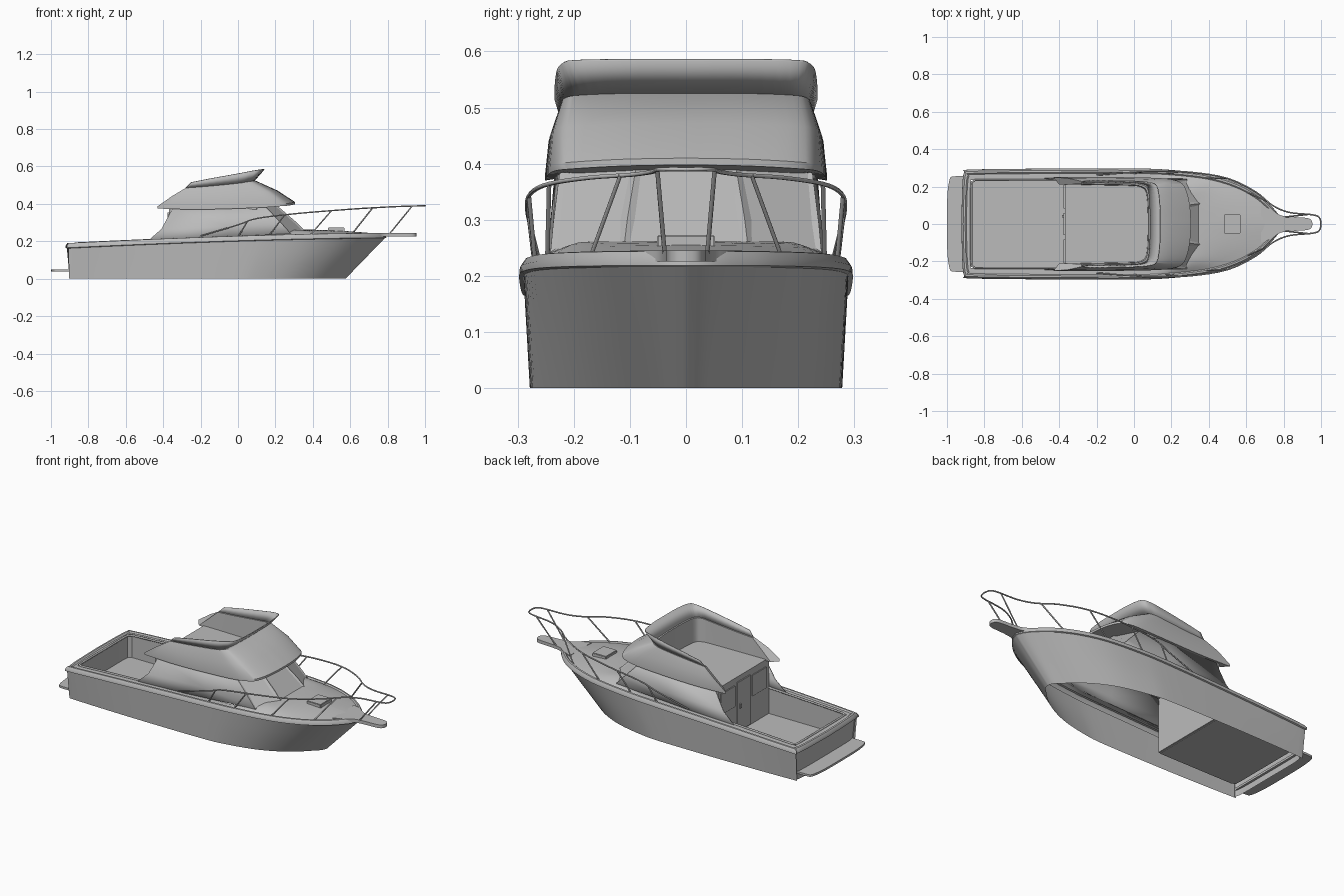
import bpy, bmesh, math
from mathutils import Vector

cube = bpy.data.objects.get("Cube")
if cube:
    bpy.data.objects.remove(cube, do_unlink=True)

grey = bpy.data.materials.new("boat grey")
grey.use_nodes = True
grey.diffuse_color = (0.5, 0.5, 0.5, 1)
grey.node_tree.nodes["Principled BSDF"].inputs["Base Color"].default_value = (0.5, 0.5, 0.5, 1)


def finish(bm, name, thick=0, angle=35):
    """Turn a bmesh into a shaded object, optionally thickened."""
    bmesh.ops.remove_doubles(bm, verts=bm.verts, dist=1e-5)
    bmesh.ops.recalc_face_normals(bm, faces=bm.faces)
    mesh = bpy.data.meshes.new(name)
    bm.to_mesh(mesh)
    bm.free()
    mesh.materials.append(grey)
    ob = bpy.data.objects.new(name, mesh)
    bpy.context.collection.objects.link(ob)
    if thick:
        mod = ob.modifiers.new("thickness", "SOLIDIFY")
        mod.thickness, mod.offset = thick, 0
    bpy.ops.object.select_all(action="DESELECT")
    ob.select_set(True)
    bpy.context.view_layer.objects.active = ob
    bpy.ops.object.shade_smooth_by_angle(angle=math.radians(angle))
    return ob


def spline(pts, n=4):
    """Catmull-Rom curve through points."""
    p = [Vector(q) for q in pts]
    out = []
    for i in range(len(p) - 1):
        a, b, c, d = p[max(i - 1, 0)], p[i], p[i + 1], p[min(i + 2, len(p) - 1)]
        for k in range(n):
            t = k / n
            out.append(0.5 * (2 * b + (c - a) * t + (2 * a - 5 * b + 4 * c - d) * t * t
                              + (3 * b - a - 3 * c + d) * t ** 3))
    return out + [p[-1]]


def both(half):
    """Mirror a half path that ends on the centreline."""
    return half + [Vector((v.x, -v.y, v.z)) for v in reversed(half[:-1])]


def loft(rows, closed=False, caps=False):
    bm = bmesh.new()
    vs = [[bm.verts.new(v) for v in r] for r in rows]
    for a, b in zip(vs, vs[1:] + ([vs[0]] if closed else [])):
        for i in range(len(a) - 1):
            bm.faces.new((a[i], a[i + 1], b[i + 1], b[i]))
    if caps:
        bm.faces.new([r[0] for r in vs])
        bm.faces.new([r[-1] for r in vs])
    return bm


def box(name, lo, hi, bevel=0):
    bm = bmesh.new()
    bmesh.ops.create_cube(bm, size=1)
    for v in bm.verts:
        v.co = Vector([(l + h) / 2 + c * (h - l) for l, h, c in zip(lo, hi, v.co)])
    if bevel:
        bmesh.ops.bevel(bm, geom=bm.edges[:], offset=bevel, segments=2, affect="EDGES")
    return finish(bm, name)


def slab(name, outline, z0, z1, edge=0.004):
    """Extruded plan outline, mirrored from its half."""
    bm = bmesh.new()
    f = bm.faces.new([bm.verts.new((v.x, v.y, z0)) for v in both(outline)])
    top = bmesh.ops.extrude_face_region(bm, geom=[f])["geom"]
    for v in top:
        if isinstance(v, bmesh.types.BMVert):
            v.co.z = z1
    return finish(bm, name)


def tube(name, pts, r=0.004):
    cu = bpy.data.curves.new(name, "CURVE")
    cu.dimensions = "3D"
    cu.bevel_depth, cu.bevel_resolution = r, 1
    cu.use_fill_caps = True
    sp = cu.splines.new("POLY")
    sp.points.add(len(pts) - 1)
    for p, v in zip(sp.points, pts):
        p.co = (*v, 1)
    cu.materials.append(grey)
    bpy.context.collection.objects.link(bpy.data.objects.new(name, cu))


def sheer(x):
    s = min(max((x + 0.93) / 1.73, 0), 1)
    return 0.19 + 0.055 * (1 - (1 - s) ** 1.6)


# Hull sides, open underneath
sheer_plan = spline([(-.915, .0, 0), (-.91, .2, 0), (-.9, .27, 0), (-.87, .283, 0), (-.5, .288, 0),
                     (0, .289, 0), (.2, .281, 0), (.4, .257, 0), (.55, .212, 0), (.66, .152, 0),
                     (.73, .09, 0), (.77, .04, 0), (.785, 0, 0)])
water_plan = spline([(-.9, 0, 0), (-.9, .2, 0), (-.89, .258, 0), (-.87, .267, 0), (-.5, .277, 0),
                     (-.05, .277, 0), (.1, .265, 0), (.26, .23, 0), (.38, .18, 0), (.47, .12, 0),
                     (.53, .065, 0), (.565, .03, 0), (.575, 0, 0)])
rows = []
for t in (0, .33, .67, 1):
    rows.append(both([Vector((*w.lerp(s, t).xy, (sheer(s.x) - 0.028) * t))
                      for w, s in zip(water_plan, sheer_plan)]))
finish(loft(rows), "hull")


def offset(d, drop):
    return [Vector((-.05 + (v.x + .05) * (1 + d / .87), v.y * (1 + d / .29), sheer(v.x) - drop))
            for v in sheer_plan]


# Gunwale moulding and crowned foredeck
inner = spline([(-.87, 0, 0), (-.87, .19, 0), (-.87, .225, 0), (-.86, .235, 0), (-.5, .235, 0),
                (0, .235, 0), (.2, .235, 0), (.3, .18, 0), (.3, .1, 0), (.3, .06, 0),
                (.3, .03, 0), (.3, .015, 0), (.3, 0, 0)])
rows = [offset(0, .029), offset(.008, .026), offset(.007, .014), offset(-.002, .001),
        offset(-.012, 0), offset(-.019, .006)]
edge = rows[-1]
for t in (.2, .4, .6, .8, 1):
    row = []
    for e, q in zip(edge, inner):
        p = e.lerp(q, t)
        fwd = min(max((e.x - .1) / .3, 0), 1)
        row.append(Vector((p.x, p.y, sheer(p.x) - .006 + .03 * fwd * math.sin(t * math.pi / 2))))
    rows.append(row)
finish(loft([both(r) for r in rows]), "gunwale_and_deck")

# Cockpit liner and floor
liner = [Vector(p) for p in [(-.37, .235, 0), (-.6, .235, 0), (-.85, .235, 0),
                             (-.868, .222, 0), (-.87, .19, 0), (-.87, 0, 0)]]
finish(loft([both([Vector((v.x, v.y, sheer(v.x) - .004)) for v in liner]),
             both([Vector((v.x, v.y, .06)) for v in liner])]), "cockpit_liner")
slab("cockpit_floor", liner, .052, .06)
rim = both([Vector((v.x, v.y, sheer(v.x) - .004)) for v in liner])
tube("cockpit_coaming", rim, .006)

# Swim platform and bow pulpit
slab("swim_platform", spline([(-.89, .255, 0), (-.96, .255, 0), (-.985, .24, 0), (-.998, .15, 0),
                              (-1, 0, 0)]), .038, .05)
slab("bow_pulpit", spline([(.68, .1, 0), (.74, .075, 0), (.78, .048, 0), (.84, .038, 0),
                           (.92, .033, 0), (.947, .022, 0), (.955, 0, 0)]), .226, .245)

# Cabin sides and three-panel windshield
low = [(-.49, .243, .195), (-.05, .245, .225), (.28, .24, .24), (.36, .11, .25), (.36, 0, .25)]
mid = [(-.41, .24, .265), (-.05, .24, .28), (.235, .235, .29), (.31, .104, .3), (.31, 0, .3)]
top = [(-.35, .232, .375), (-.05, .23, .38), (.14, .222, .39), (.2, .088, .395), (.2, 0, .395)]
bm = loft([both([Vector(p) for p in r]) for r in (low, mid, top)])
bm.normal_update()
glass = [f for f in bm.faces if f.calc_center_median().x > .15 and abs(f.normal.x) > .3]
bmesh.ops.dissolve_edges(bm, edges=[e for e in bm.edges if len(e.link_faces) == 2
                                    and all(f in glass for f in e.link_faces)
                                    and e.calc_face_angle() < .1])
bm.normal_update()
panes = [f for f in bm.faces if f.calc_center_median().x > .15 and abs(f.normal.x) > .3]
bmesh.ops.inset_individual(bm, faces=panes, thickness=.012, depth=0)
for f in panes:
    for v in f.verts:
        v.co.x -= .007
finish(bm, "cabin_shell", .006, 15)

# Aft bulkhead with door and window plates
box("aft_bulkhead", (-.37, -.235, .055), (-.36, .235, .375))
box("cabin_door", (-.377, -.06, .065), (-.369, .06, .355), .002)
for s in (-1, 1):
    box("bulkhead_window", (-.376, s * .145 - .065, .22), (-.369, s * .145 + .065, .345), .002)
box("door_handle", (-.385, .035, .2), (-.374, .047, .225))

# Flybridge coaming, U-shaped in plan
lip = spline([(-.43, .25, .375), (-.2, .251, .37), (.1, .247, .379), (.22, .234, .387),
              (.27, .2, .391), (.297, .11, .396), (.305, 0, .398)])
rim = spline([(-.28, .228, .485), (-.15, .225, .495), (0, .222, .51), (.05, .214, .518),
              (.08, .19, .522), (.09, .11, .525), (.092, 0, .525)])


def shift(path, d, z=None):
    return [Vector((v.x - d * max(0, (v.x + .3) / .39), v.y * (1 - d / .23), v.z if z is None else z))
            for v in path]


up = [v + Vector((0, 0, .012)) for v in lip]
bulge = [a.lerp(b, .5) + Vector((.012 * max(0, a.x) / .3, .006 * a.y / .25, .004)) for a, b in zip(up, rim)]
foot = [Vector((max(v.x - .03, -.42) if v.x < 0 else v.x, v.y, v.z)) for v in shift(rim, .018, .377)]
foot[0].x = -.4
finish(loft([both(r) for r in (lip, up, bulge, rim, shift(rim, .014), foot)], True, True),
       "flybridge_coaming")
slab("flybridge_floor", [Vector(p) for p in [(-.37, 0, 0), (-.37, .23, 0), (.1, .23, 0),
                                             (.16, .17, 0), (.19, 0, 0)]], .37, .384)

# Flybridge wind deflector, leaning forward
flare = spline([(-.25, .232, .515), (-.15, .232, .535), (0, .229, .562), (.08, .222, .577),
                (.122, .202, .583), (.138, .11, .585), (.14, 0, .585)])
finish(loft([both(shift(rim, .005)), both(flare)]), "wind_deflector", .005)

# Bow rail and raked stanchions
rail = spline([(-.2, .262, .228), (0, .277, .288), (.1, .283, .322), (.3, .277, .347), (.5, .244, .364),
               (.65, .172, .375), (.74, .1, .38), (.83, .062, .385), (.95, .05, .389),
               (.99, .035, .39), (1, 0, .39)])
tube("bow_rail", both(rail))
posts = [((.93, .051, .387), (.81, .038, .24)), ((.72, .117, .379), (.61, .168, .24)),
         ((.5, .244, .364), (.39, .247, .238)), ((.25, .28, .342), (.17, .27, .235)),
         ((.05, .28, .306), (0, .27, .222))]
for s in (1, -1):
    for a, b in posts:
        tube("rail_stanchion", [(p[0], p[1] * s, p[2]) for p in (a, b)])

# Foredeck hatch
box("deck_hatch", (.48, -.052, .25), (.57, .052, .273), .003)
